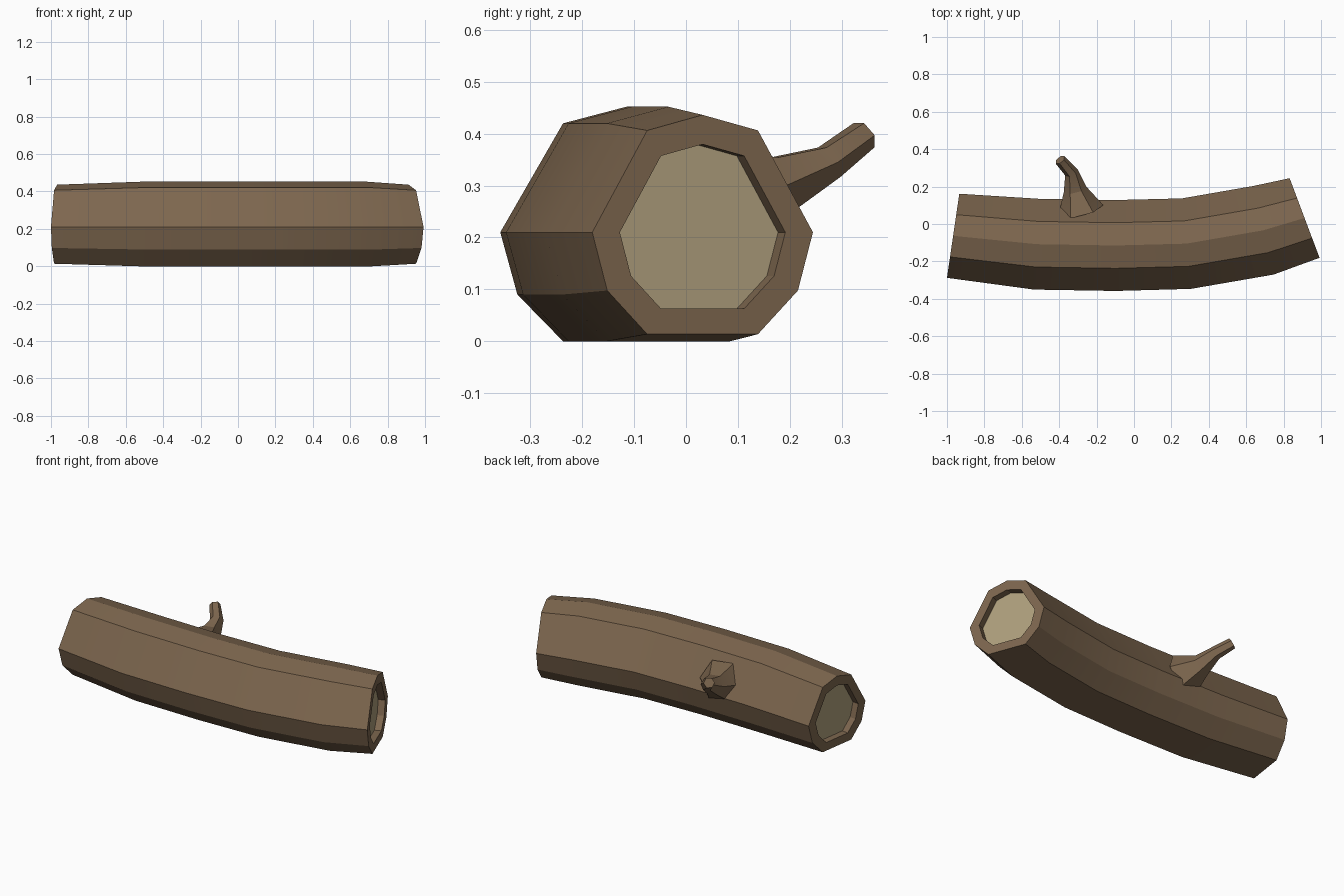
import bpy, bmesh, math
from mathutils import Vector

if "Cube" in bpy.data.objects:
    bpy.data.objects.remove(bpy.data.objects["Cube"], do_unlink=True)


def material(name, rgb):
    m = bpy.data.materials.new(name)
    m.use_nodes = True
    m.diffuse_color = (*rgb, 1)
    m.node_tree.nodes["Principled BSDF"].inputs["Base Color"].default_value = (*rgb, 1)
    return m


bark = material("bark brown", (0.205, 0.134, 0.077))
wood = material("cut wood tan", (0.43, 0.35, 0.205))
UP = Vector((0, 0, 1))


def ring(bm, centre, axis, profile, scale):
    """Cross-section of profile points placed square to the axis."""
    side = UP.cross(axis).normalized()
    top = axis.cross(side).normalized()
    return [bm.verts.new(centre + (side * u + top * v) * scale) for u, v in profile]


def bridge(bm, a, b):
    n = len(a)
    return [bm.faces.new((a[i], a[(i + 1) % n], b[(i + 1) % n], b[i])) for i in range(n)]


def finish(bm, name, mats):
    bmesh.ops.recalc_face_normals(bm, faces=bm.faces[:])
    mesh = bpy.data.meshes.new(name)
    bm.to_mesh(mesh)
    bm.free()
    for m in mats:
        mesh.materials.append(m)
    ob = bpy.data.objects.new(name, mesh)
    bpy.context.collection.objects.link(ob)
    bpy.ops.object.select_all(action="DESELECT")
    ob.select_set(True)
    bpy.context.view_layer.objects.active = ob
    bpy.ops.object.shade_smooth_by_angle(angle=math.radians(22))


def axes_along(path):
    last = len(path) - 1
    return [((path[min(i + 1, last)] - path[i]).normalized()
             + (path[i] - path[max(i - 1, 0)]).normalized()).normalized()
            for i in range(last + 1)]


# Log: nine-sided section swept along a gentle bend
half = [(0.122, -0.21), (0.21, -0.12), (0.243, 0), (0.122, 0.21)]
section = half + [(0, 0.242)] + [(-u, v) for u, v in reversed(half)]
path = [Vector((x, y, 0.21)) for x, y in
        [(-0.967, -0.063), (-0.52, -0.108), (-0.1, -0.115),
         (0.28, -0.105), (0.69, -0.034), (0.912, 0.032)]]
axes = axes_along(path)
axes[0] = Vector((0.99, -0.145, 0)).normalized()
axes[-1] = Vector((0.936, 0.352, 0)).normalized()
END = 0.935

bm = bmesh.new()
rings = [ring(bm, p, a, section, END if i in (0, len(path) - 1) else 1)
         for i, (p, a) in enumerate(zip(path, axes))]
for a, b in zip(rings, rings[1:]):
    bridge(bm, a, b)

# Recessed sawn ends: rim, short wall and wood face
for i, inward in ((0, 1), (-1, -1)):
    lip = ring(bm, path[i], axes[i], section, END * 0.75)
    floor = ring(bm, path[i] + axes[i] * inward * 0.04, axes[i], section, END * 0.75)
    bridge(bm, rings[i], lip)
    bridge(bm, lip, floor)
    bm.faces.new(floor).material_index = 1
finish(bm, "log", [bark, wood])

# Branch stub: flared hexagonal twig curving up and outward
hexagon = [(math.cos(k * math.pi / 3), math.sin(k * math.pi / 3)) for k in range(6)]
twig = [Vector(p) for p in [(-0.285, 0.07, 0.275), (-0.315, 0.185, 0.303),
                            (-0.335, 0.276, 0.345), (-0.395, 0.343, 0.397)]]
bm = bmesh.new()
rings = [ring(bm, p, a, hexagon, r)
         for p, a, r in zip(twig, axes_along(twig), (0.125, 0.062, 0.037, 0.031))]
for a, b in zip(rings, rings[1:]):
    bridge(bm, a, b)
bm.faces.new(rings[0])
bm.faces.new(rings[-1])
finish(bm, "branch_stub", [bark])
